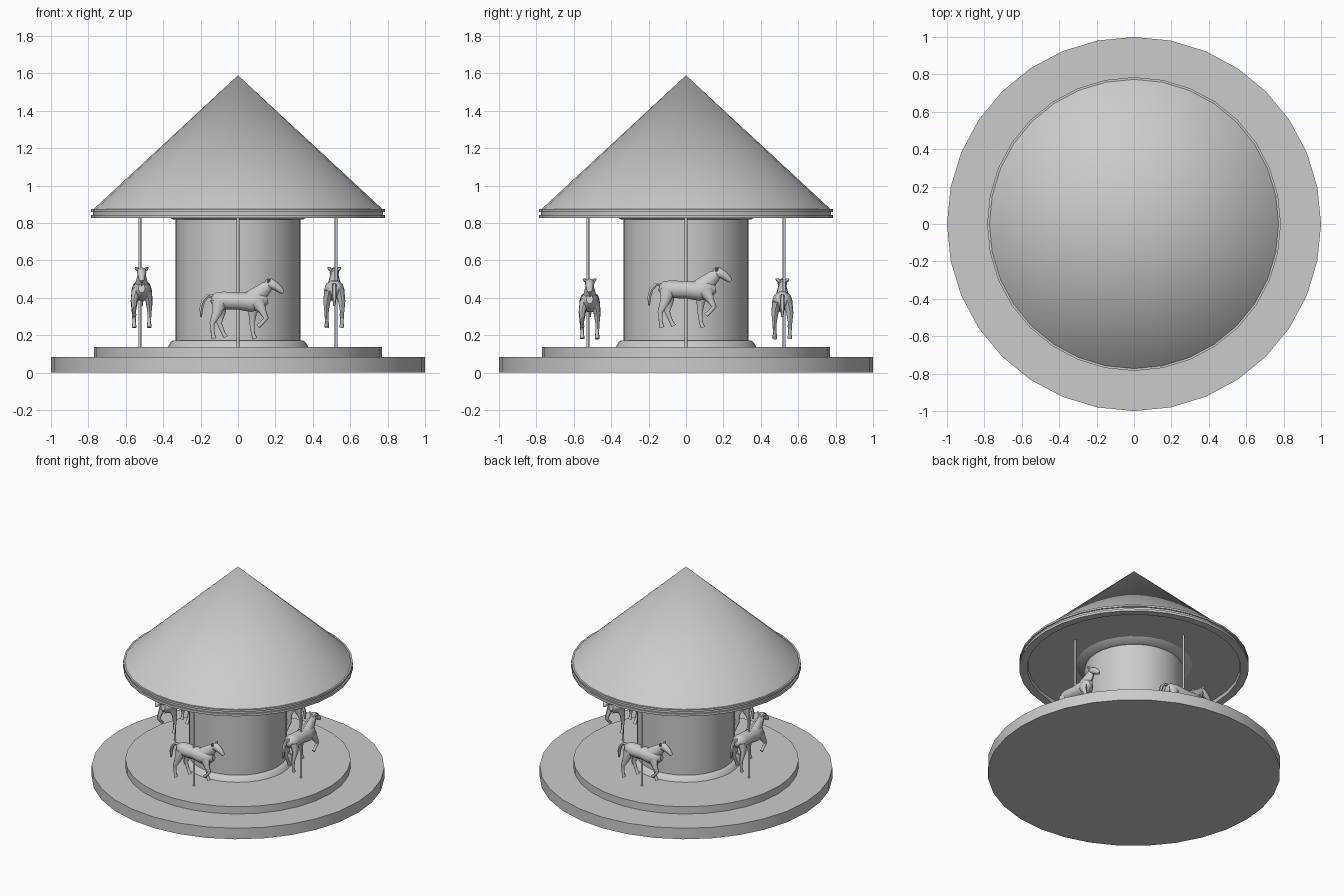
import bpy, bmesh, math
from mathutils import Vector, Matrix

if "Cube" in bpy.data.objects:
    bpy.data.objects.remove(bpy.data.objects["Cube"])

SIDES = 32
grey = bpy.data.materials.new("light grey")
grey.diffuse_color = (0.6, 0.6, 0.6, 1)
grey.use_nodes = True
grey.node_tree.nodes["Principled BSDF"].inputs["Base Color"].default_value = grey.diffuse_color


def finish(name, bm, angle=35):
    """Turn a bmesh into a named, shaded object."""
    bmesh.ops.recalc_face_normals(bm, faces=bm.faces)
    me = bpy.data.meshes.new(name)
    bm.to_mesh(me)
    bm.free()
    me.materials.append(grey)
    ob = bpy.data.objects.new(name, me)
    bpy.context.collection.objects.link(ob)
    bpy.ops.object.select_all(action='DESELECT')
    ob.select_set(True)
    bpy.context.view_layer.objects.active = ob
    bpy.ops.object.shade_smooth_by_angle(angle=math.radians(angle))
    return ob


def skin_rings(bm, rings):
    for r0, r1 in zip(rings, rings[1:]):
        n = len(r0)
        for i in range(n):
            j = (i + 1) % n
            bm.faces.new((r0[i], r0[j], r1[j], r1[i]))


def lathe(name, profile, tip=None, n=SIDES, at=(0, 0)):
    """Revolve (radius, z) points; close the ends with caps or a tip."""
    bm = bmesh.new()
    rings = [[bm.verts.new((at[0] + r * math.cos(math.tau * i / n),
                            at[1] + r * math.sin(math.tau * i / n), z))
              for i in range(n)] for r, z in profile]
    skin_rings(bm, rings)
    bm.faces.new(rings[0])
    if tip is None:
        bm.faces.new(rings[-1])
    else:
        top = bm.verts.new((at[0], at[1], tip))
        for i in range(n):
            bm.faces.new((rings[-1][i], rings[-1][(i + 1) % n], top))
    return finish(name, bm)


def limb(bm, pts, n=8):
    """Loft elliptical rings along (x, y, z, half width, half depth) points."""
    pos = [Vector(p[:3]) for p in pts]
    rings = []
    for k, p in enumerate(pts):
        t = (pos[min(k + 1, len(pos) - 1)] - pos[max(k - 1, 0)]).normalized()
        up = t.cross(Vector((0, 1, 0))).normalized()
        side = up.cross(t)
        rings.append([bm.verts.new(pos[k]
                      + side * p[3] * math.cos(math.tau * i / n)
                      + up * p[4] * math.sin(math.tau * i / n)) for i in range(n)])
    skin_rings(bm, rings)
    bm.faces.new(rings[0])
    bm.faces.new(rings[-1])


# Two-step platform
lathe("platform_base", [(1.0, 0), (1.0, 0.083)])
lathe("platform_step", [(0.77, 0.083), (0.77, 0.138)])

# Central drum with flared foot and flared top
lathe("center_drum", [(0.375, 0.138), (0.36, 0.165), (0.345, 0.173), (0.335, 0.173),
                      (0.335, 0.82), (0.35, 0.82), (0.395, 0.85)])

# Roof: grooved rim, recessed ceiling and cone
lathe("roof_rim", [(0.725, 0.85), (0.73, 0.826), (0.785, 0.826), (0.785, 0.843),
                   (0.775, 0.843), (0.775, 0.86), (0.785, 0.86), (0.785, 0.874),
                   (0.775, 0.874)])
lathe("roof_cone", [(0.773, 0.874)], tip=1.59)

# Leg paths as (x, y, z, half width, half depth)
HIND_BACK = [(-.10, -.028, .38, .026, .042), (-.112, -.04, .32, .019, .026),
             (-.138, -.042, .265, .011, .014), (-.135, -.04, .21, .009, .01),
             (-.128, -.04, .182, .013, .013)]
HIND_FORE = [(-.10, .028, .38, .026, .042), (-.092, .04, .32, .019, .026),
             (-.10, .042, .265, .011, .014), (-.08, .04, .215, .009, .01),
             (-.066, .04, .19, .013, .013)]
FORE_DOWN = [(.09, .028, .375, .026, .04), (.078, .04, .315, .017, .022),
             (.075, .042, .26, .011, .013), (.08, .04, .21, .009, .01),
             (.09, .04, .182, .013, .013)]
FORE_RAISED = [(.105, -.028, .375, .026, .04), (.13, -.04, .33, .017, .02),
               (.15, -.042, .292, .012, .014), (.127, -.04, .264, .009, .01),
               (.107, -.04, .247, .012, .012)]


def horse(name):
    bm = bmesh.new()
    # torso
    limb(bm, [(-.143, 0, .398, .015, .018), (-.125, 0, .392, .042, .04),
              (-.08, 0, .386, .054, .05), (0, 0, .383, .048, .048),
              (.07, 0, .377, .054, .055), (.125, 0, .385, .044, .048),
              (.158, 0, .392, .018, .024)], 10)
    # neck and head
    limb(bm, [(.075, 0, .39, .044, .052), (.115, 0, .422, .033, .045),
              (.15, 0, .455, .024, .034), (.178, 0, .482, .018, .02)])
    limb(bm, [(.145, 0, .488, .012, .01), (.17, 0, .478, .026, .028),
              (.203, 0, .462, .021, .023), (.23, 0, .439, .015, .016),
              (.241, 0, .428, .009, .009)])
    # ears
    for s in (-1, 1):
        limb(bm, [(.162, s * .012, .484, .008, .008), (.164, s * .026, .496, .01, .01),
                  (.166, s * .036, .502, .003, .003)], 6)
    # tail
    limb(bm, [(-.125, 0, .41, .012, .012), (-.16, 0, .412, .011, .011),
              (-.185, 0, .385, .012, .012), (-.196, 0, .345, .012, .011),
              (-.198, 0, .298, .006, .006)], 6)
    # legs
    for leg in (HIND_BACK, HIND_FORE, FORE_DOWN, FORE_RAISED):
        limb(bm, leg)
    return finish(name, bm, 50)


# Four horses on poles, alternating in height
for k, side in enumerate(("front", "right", "back", "left")):
    a = k * math.pi / 2
    ob = horse(side + "_horse")
    ob.data.transform(Matrix.Rotation(a, 4, 'Z')
                      @ Matrix.Translation((0, -0.515, 0.06 * (k % 2))))
    lathe(side + "_pole", [(0.008, 0.138), (0.008, 0.85)], n=12,
          at=(0.525 * math.sin(a), -0.525 * math.cos(a)))
